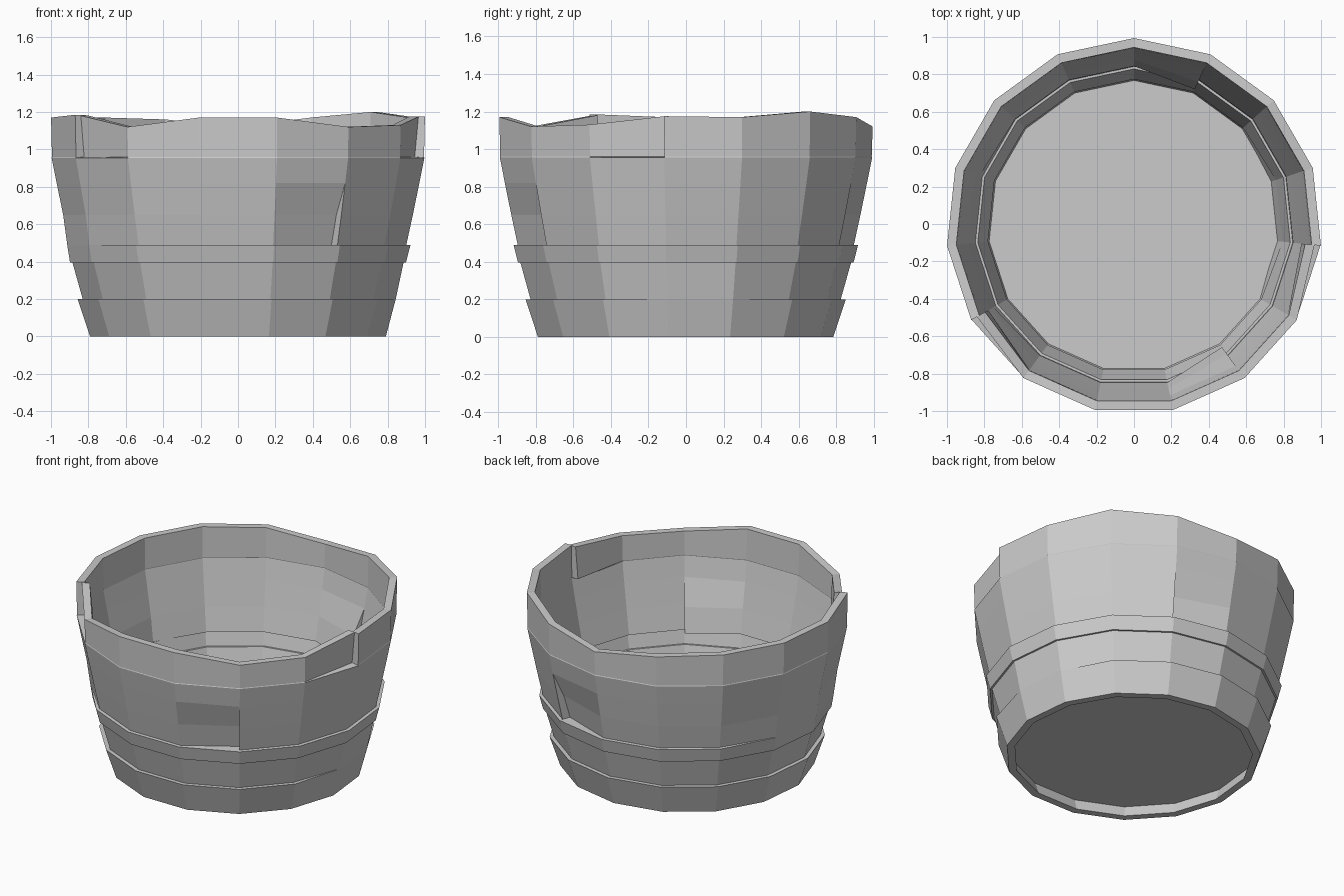
import bpy, bmesh, math

if "Cube" in bpy.data.objects:
    bpy.data.objects.remove(bpy.data.objects["Cube"])

N = 15
WALL = 0.05
CENTRE_Y = -0.011

# Outer wall profile (z, radius), repeated heights make the stepped ledges
ROWS = [(0.0, .795), (.2, .862), (.2, .835), (.395, .89), (.395, .903),
        (.488, .927), (.49, .905), (.65, .94), (.82, .975),
        (.955, 1.002), (.96, 1.0), (1.17, 1.005)]

# Uneven rim heights, one per corner, anticlockwise from the back
RIM = [1.12, 1.16, 1.17, 1.17, 1.17, 1.18, 1.12, 1.17,
       1.17, 1.12, 1.13, 1.175, 1.17, 1.20, 1.17]

# Sunken panels: (facet, sunken end) -> {row: depth}
LOW = {6: .055, 7: .045}
HIGH = {10: .05, 11: .035}
DENTS = {(14, 0): LOW, (8, 1): LOW, (10, 1): HIGH, (5, 0): HIGH}


def point(row, facet, end, inset):
    """Corner of a wall facet, on the outer or inner skin."""
    k = (facet + end) % N
    a = math.radians(90 + 24 * k)
    z, r = ROWS[row]
    # ledges fade out on one side
    if row in (1, 2) and k in (11, 12):
        r = .848
    if row in (5, 6) and k in (3, 4, 5):
        r = .918
    if row == len(ROWS) - 1:
        z = RIM[k]
        if (facet, end) == (4, 1):
            z = 1.185
    r -= DENTS.get((facet, end), {}).get(row, 0) + inset
    return (r * math.cos(a), r * math.sin(a) + CENTRE_Y, z)


def add_face(bm, pts):
    unique = []
    for p in pts:
        if all(math.dist(p, q) > 1e-5 for q in unique):
            unique.append(p)
    if len(unique) > 2:
        bm.faces.new([bm.verts.new(p) for p in unique])


def finish(bm, name):
    bmesh.ops.remove_doubles(bm, verts=bm.verts, dist=1e-5)
    bmesh.ops.recalc_face_normals(bm, faces=bm.faces)
    mesh = bpy.data.meshes.new(name)
    bm.to_mesh(mesh)
    bm.free()
    ob = bpy.data.objects.new(name, mesh)
    bpy.context.collection.objects.link(ob)
    return ob


# Pot wall: outer skin, inner skin, rim, foot and crack sides
bm = bmesh.new()
last = len(ROWS) - 1
for f in range(N):
    for inset in (0, WALL):
        for row in range(last):
            add_face(bm, [point(row, f, 0, inset), point(row, f, 1, inset),
                          point(row + 1, f, 1, inset), point(row + 1, f, 0, inset)])
            add_face(bm, [point(row, f, 1, inset), point(row, f + 1 if f + 1 < N else 0, 0, inset),
                          point(row + 1, (f + 1) % N, 0, inset), point(row + 1, f, 1, inset)])
    for row in (0, last):
        add_face(bm, [point(row, f, 0, 0), point(row, f, 1, 0),
                      point(row, f, 1, WALL), point(row, f, 0, WALL)])
        g = (f + 1) % N
        add_face(bm, [point(row, f, 1, 0), point(row, g, 0, 0),
                      point(row, g, 0, WALL), point(row, f, 1, WALL)])
finish(bm, "pot_wall")

# Floor disc, raised a little above the foot
bm = bmesh.new()
bmesh.ops.create_cone(bm, cap_ends=True, segments=N, radius1=.775, radius2=.782, depth=.02)
lead = max(bm.verts, key=lambda v: v.co.y)
turn = math.pi / 2 - math.atan2(lead.co.y, lead.co.x)
for v in bm.verts:
    a = math.atan2(v.co.y, v.co.x) + turn
    r = math.hypot(v.co.x, v.co.y)
    v.co = (r * math.cos(a), r * math.sin(a) + CENTRE_Y, v.co.z + .09)
finish(bm, "pot_floor")
